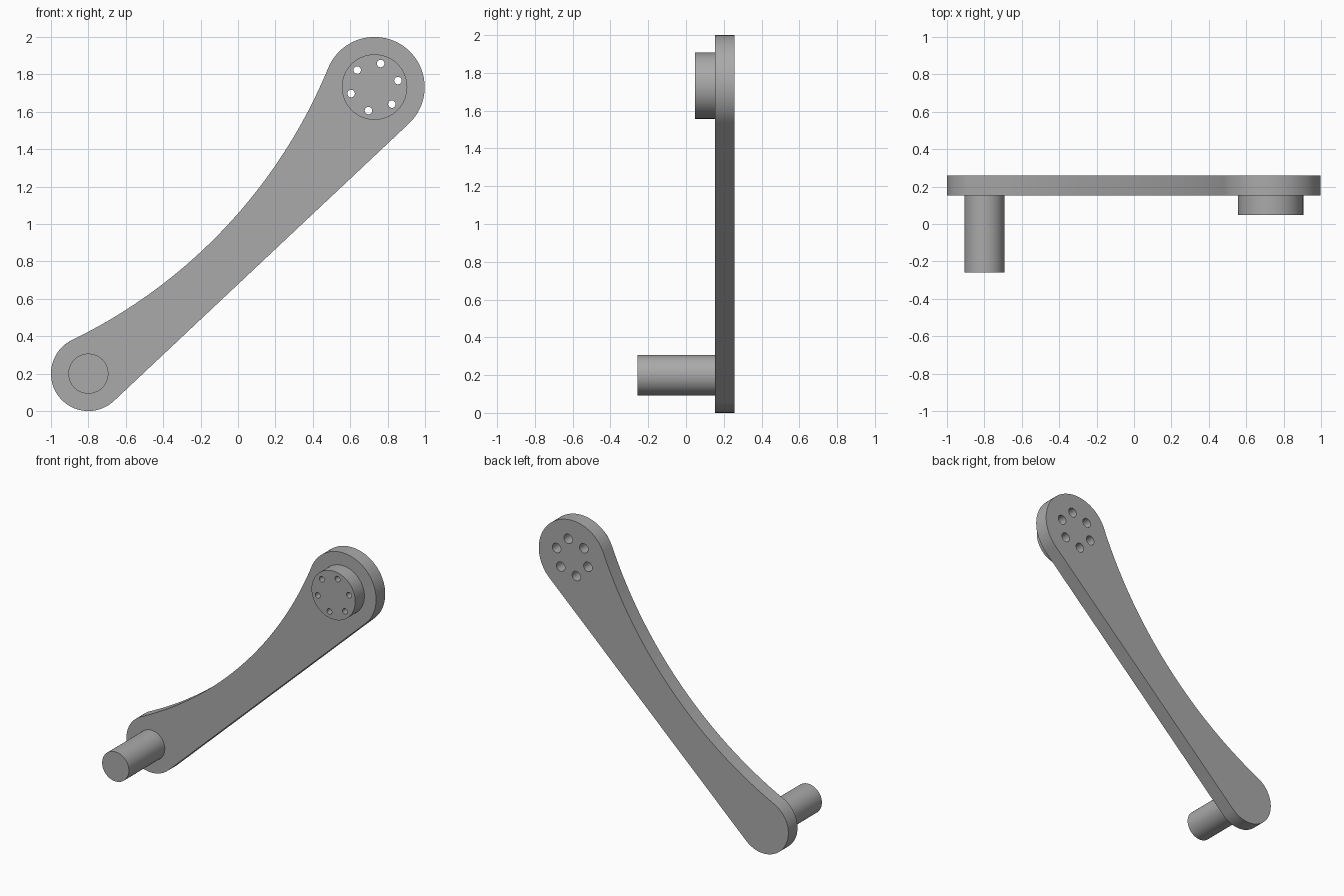
import bpy, bmesh
from math import sin, cos, pi, radians, asin, atan2, sqrt
from mathutils import Matrix

cube = bpy.data.objects.get("Cube")
if cube:
    bpy.data.objects.remove(cube, do_unlink=True)

# Single metal colour
metal = bpy.data.materials.new("grey_metal")
metal.use_nodes = True
GREY = (0.4, 0.4, 0.4, 1)
metal.diffuse_color = GREY
metal.node_tree.nodes["Principled BSDF"].inputs["Base Color"].default_value = GREY

# Layout in the x-z plane, depths along y
SMALL, SMALL_R = (-0.8, 0.2), 0.2
BIG, BIG_R = (0.73, 1.732), 0.268
WAIST_R = 2.8
BACK, FACE, HUB_FRONT, PIN_FRONT = 0.258, 0.153, 0.048, -0.258


def arc(center, r, start, end, n):
    """Points along an arc, angles in radians."""
    return [(center[0] + r * cos(start + (end - start) * i / n),
             center[1] + r * sin(start + (end - start) * i / n)) for i in range(n + 1)]


def circle(center, r, n=64):
    return arc(center, r, 0, 2 * pi, n)[:-1]


def slab(name, loops, y0, y1):
    """Filled profile with holes, extruded from y0 to y1."""
    curve = bpy.data.curves.new(name, "CURVE")
    curve.dimensions = "2D"
    curve.fill_mode = "BOTH"
    curve.extrude = (y1 - y0) / 2
    for loop in loops:
        spline = curve.splines.new("POLY")
        spline.points.add(len(loop) - 1)
        for p, (x, z) in zip(spline.points, loop):
            p.co = (x, z, 0, 1)
        spline.use_cyclic_u = True
    helper = bpy.data.objects.new(name + "_profile", curve)
    bpy.context.collection.objects.link(helper)
    bpy.context.view_layer.update()
    mesh = bpy.data.meshes.new_from_object(
        helper.evaluated_get(bpy.context.evaluated_depsgraph_get()))
    bpy.data.objects.remove(helper, do_unlink=True)

    # Stand the profile up, weld the caps to the walls
    mesh.transform(Matrix.Translation((0, (y0 + y1) / 2, 0)) @ Matrix.Rotation(pi / 2, 4, "X"))
    bm = bmesh.new()
    bm.from_mesh(mesh)
    bmesh.ops.remove_doubles(bm, verts=bm.verts, dist=1e-5)
    bmesh.ops.recalc_face_normals(bm, faces=bm.faces)
    bm.to_mesh(mesh)
    bm.free()
    mesh.materials.clear()
    mesh.materials.append(metal)
    obj = bpy.data.objects.new(name, mesh)
    bpy.context.collection.objects.link(obj)
    bpy.ops.object.select_all(action="DESELECT")
    obj.select_set(True)
    bpy.context.view_layer.objects.active = obj
    bpy.ops.object.shade_smooth_by_angle(angle=radians(30))
    return obj


# Arm outline: two round ends, straight lower tangent, concave upper arc
dx, dz = BIG[0] - SMALL[0], BIG[1] - SMALL[1]
length, axis = sqrt(dx * dx + dz * dz), atan2(dz, dx)
a, b = WAIST_R + SMALL_R, WAIST_R + BIG_R
u = (length ** 2 + a ** 2 - b ** 2) / (2 * length)
v = sqrt(a * a - u * u)
small_top = axis + atan2(v, u)
big_top = axis + atan2(v, u - length)
lower = axis - asin((BIG_R - SMALL_R) / length) - pi / 2
waist = (SMALL[0] + a * cos(small_top), SMALL[1] + a * sin(small_top))
outline = (arc(SMALL, SMALL_R, small_top, lower + 2 * pi, 48)
           + arc(BIG, BIG_R, lower, big_top, 48)
           + arc(waist, WAIST_R, big_top + pi, small_top + pi, 48)[1:-1])

# Ring of six bolt holes, wide in the arm and narrow in the hub
bolts = arc(BIG, 0.13, radians(15.5), radians(15.5) + 2 * pi, 6)[:-1]
slab("arm", [outline] + [circle(p, 0.034, 32) for p in bolts], FACE, BACK)
slab("hub", [circle(BIG, 0.175)] + [circle(p, 0.02, 32) for p in bolts], HUB_FRONT, FACE)

# Handle pin at the small end
slab("handle_pin", [circle(SMALL, 0.107)], PIN_FRONT, FACE + 0.03)
